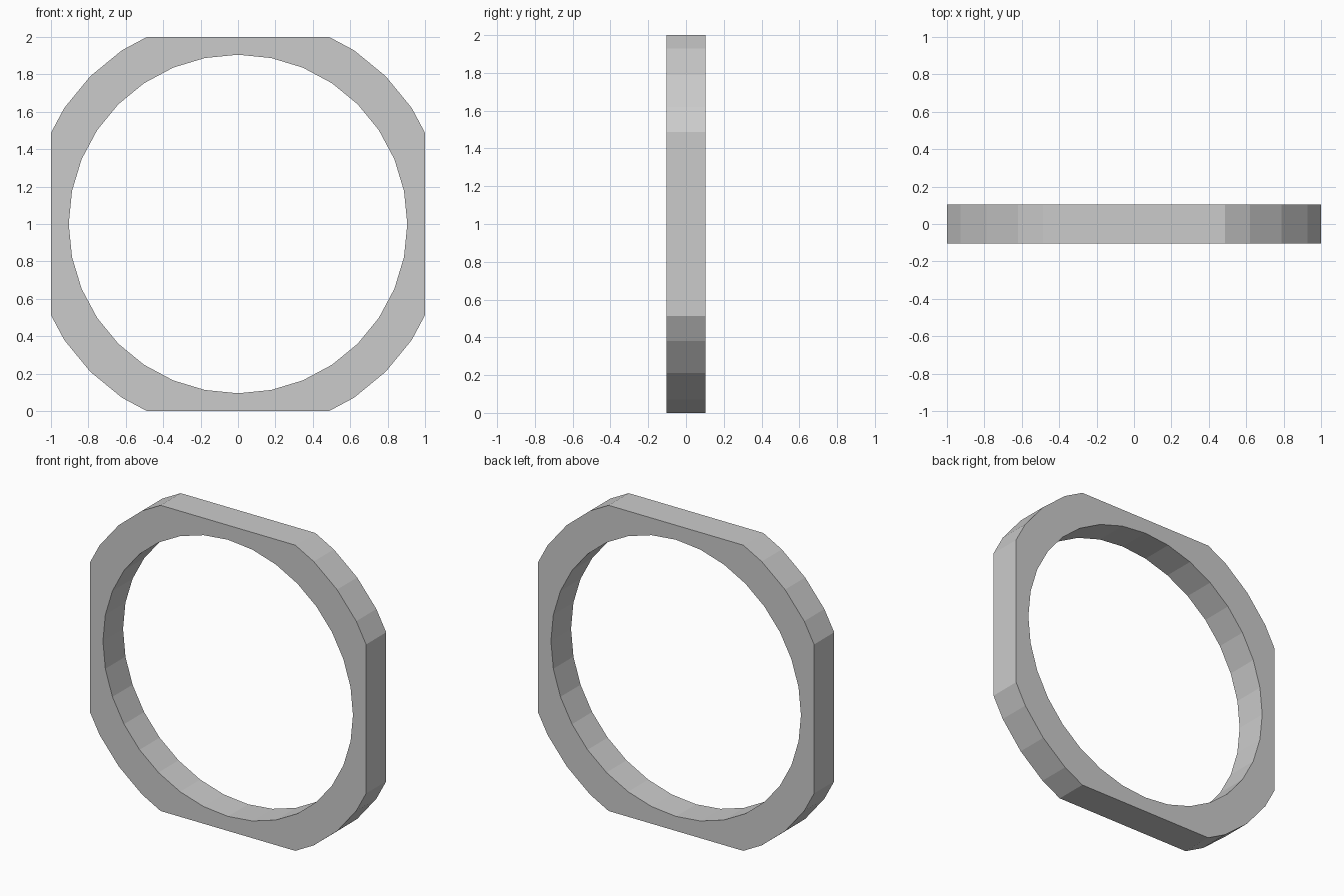
import bpy, bmesh, math
from mathutils import Vector

if "Cube" in bpy.data.objects:
    bpy.data.objects.remove(bpy.data.objects["Cube"])

SIDES = 32
OUTER, INNER, HALF_DEPTH = 1.117, 0.905, 0.104

bm = bmesh.new()


def ring(radius, y):
    return [bm.verts.new((radius * math.cos(2 * math.pi * i / SIDES), y,
                          radius * math.sin(2 * math.pi * i / SIDES)))
            for i in range(SIDES)]


# Round ring with a rectangular cross-section
loops = [ring(OUTER, -HALF_DEPTH), ring(OUTER, HALF_DEPTH),
         ring(INNER, HALF_DEPTH), ring(INNER, -HALF_DEPTH)]
for k in range(4):
    a, b = loops[k], loops[(k + 1) % 4]
    for i in range(SIDES):
        j = (i + 1) % SIDES
        bm.faces.new((a[i], a[j], b[j], b[i]))

# Trim the four sides flat and cap each cut
for n in (Vector((1, 0, 0)), Vector((-1, 0, 0)), Vector((0, 0, 1)), Vector((0, 0, -1))):
    bmesh.ops.bisect_plane(bm, geom=bm.verts[:] + bm.edges[:] + bm.faces[:],
                           plane_co=n, plane_no=n, clear_outer=True)
    bmesh.ops.holes_fill(bm, edges=[e for e in bm.edges if e.is_boundary], sides=0)

bmesh.ops.recalc_face_normals(bm, faces=bm.faces[:])
bmesh.ops.translate(bm, verts=bm.verts[:], vec=(0, 0, 1))

mesh = bpy.data.meshes.new("flat_sided_ring")
bm.to_mesh(mesh)
bm.free()
bpy.context.collection.objects.link(bpy.data.objects.new("flat_sided_ring", mesh))
